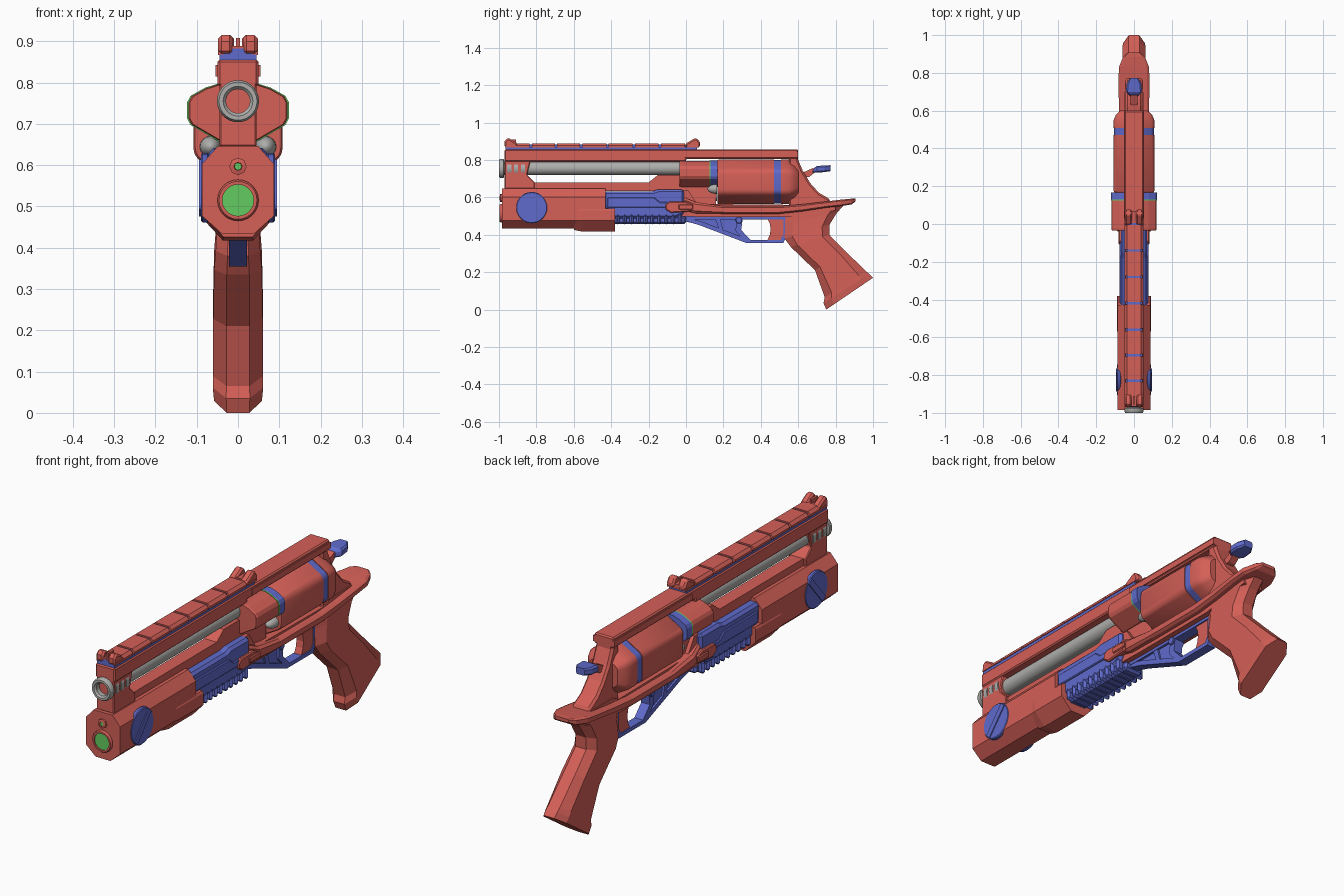
import bpy, bmesh, math
from mathutils import Vector


def material(name, rgb):
    m = bpy.data.materials.new(name)
    m.diffuse_color = (*rgb, 1)
    return m


RED = material("coral_red", (0.66, 0.115, 0.095))
BLUE = material("slate_blue", (0.115, 0.145, 0.60))
GREY = material("steel_grey", (0.42, 0.42, 0.41))
GREEN = material("lens_green", (0.13, 0.60, 0.12))


def rings_mesh(name, rings, mat, bevel=0.0, caps=True):
    """Skin a list of equal-length closed rings."""
    bm = bmesh.new()
    vs = [[bm.verts.new(p) for p in r] for r in rings]
    n = len(rings[0])
    for a, b in zip(vs, vs[1:]):
        for i in range(n):
            bm.faces.new((a[i], a[(i + 1) % n], b[(i + 1) % n], b[i]))
    if caps:
        bm.faces.new(vs[0])
        bm.faces.new(vs[-1])
    bmesh.ops.recalc_face_normals(bm, faces=bm.faces)
    me = bpy.data.meshes.new(name)
    bm.to_mesh(me)
    bm.free()
    me.materials.append(mat)
    ob = bpy.data.objects.new(name, me)
    bpy.context.collection.objects.link(ob)
    if bevel:
        md = ob.modifiers.new("bevel", "BEVEL")
        md.width, md.segments, md.limit_method = bevel, 1, "ANGLE"
        md.angle_limit = math.radians(50)
    return ob


def smooth(ob):
    ob.data.shade_smooth()
    ob.data.set_sharp_from_angle(angle=math.radians(32))
    return ob


def side(name, pts, x0, x1, mat, bevel=0.0):
    """Extrude a (y, z) profile along x."""
    return rings_mesh(name, [[(x, y, z) for y, z in pts] for x in (x0, x1)], mat, bevel)


def pair(name, pts, x0, x1, mat, bevel=0.0):
    for s, tag in ((1, "_right"), (-1, "_left")):
        side(name + tag, pts, s * x0, s * x1, mat, bevel)


def lengthwise(name, half, stations, mat, zc=0.0, bevel=0.0):
    """Mirror a half (x, z) profile and run it along y; stations are (y, scale)."""
    pts = half + [(-x, z) for x, z in reversed(half) if x > 1e-5]
    return rings_mesh(name, [[(x * s, y, zc + (z - zc) * s) for x, z in pts]
                             for y, s in stations], mat, bevel)


def box(name, hw, y0, y1, z0, z1, mat, bevel=0.0):
    return side(name, [(y0, z0), (y1, z0), (y1, z1), (y0, z1)], -hw, hw, mat, bevel)


def lathe(name, prof, x, z, mat, n=28):
    """Turn (radius, y) points around an axis parallel to y."""
    return smooth(rings_mesh(name, [[(x + r * math.cos(2 * math.pi * i / n), y,
                                      z + r * math.sin(2 * math.pi * i / n))
                                     for i in range(n)] for r, y in prof], mat))


def loft(name, secs, mat, inner=0.5, t=0.2):
    """Eight-sided sections, each between a first and second (y, z) point."""
    rings = []
    for y1, z1, y2, z2, w in secs:
        a, b = Vector((0, y1, z1)), Vector((0, y2, z2))
        rings.append([a.lerp(b, k) + Vector((x * w, 0, 0)) for x, k in
                      ((inner, 0), (1, t), (1, 1 - t), (inner, 1),
                       (-inner, 1), (-1, 1 - t), (-1, t), (-inner, 0))])
    return rings_mesh(name, rings, mat)


def circle(cy, cz, r, n=28):
    return [(cy + r * math.cos(2 * math.pi * i / n), cz + r * math.sin(2 * math.pi * i / n))
            for i in range(n)]


# Barrel shroud, front block and lower rib
side("top_shroud", [(-.97, .79), (-.97, .856), (.6, .856), (.6, .806), (0, .806), (0, .79)],
     -.05, .05, RED, .006)
side("strap_ridge", [(.03, .815), (.03, .843), (.6, .843), (.6, .815)], -.054, .054, RED)
side("muzzle_block", [(-.97, .645), (-.97, .80), (-.83, .80), (-.85, .72), (-.81, .68), (-.81, .645)],
     -.045, .045, RED, .004)
side("lower_rib", [(-.9, .635), (-.9, .68), (-.2, .68), (-.15, .72), (.16, .72), (.16, .56), (0, .56),
                   (0, .635)], -.032, .032, RED)

# Barrel with bore, muzzle lip and three vent rings
lathe("barrel", [(.001, -.95), (.029, -.95), (.029, -.992), (.036, -1), (.046, -1), (.051, -.992),
                 (.051, -.975), (.036, -.972), (.036, -.02)], 0, .755, GREY)
for i in range(3):
    y = -.957 + i * .037
    lathe(f"vent_ring_{i}", [(.03, y), (.05, y), (.05, y + .023), (.03, y + .023)], 0, .755, GREY)

# Top rail: blue core with red segments
box("rail_core", .045, -.965, .06, .855, .868, BLUE)
box("rail_core_ridge", .034, -.965, .06, .865, .883, BLUE)
cuts = [-.97, -.83, -.695, -.56, -.42, -.28, -.14, .0, .075]
for i, (a, b) in enumerate(zip(cuts, cuts[1:])):
    lengthwise(f"rail_segment_{i}", [(.049, .867), (.049, .877), (.036, .889)],
               [(a + .006, 1), (b - .006, 1)], RED)
pair("front_sight", [(-.97, .868), (-.97, .90), (-.955, .915), (-.945, .915), (-.90, .888), (-.90, .868)],
     .012, .048, RED, .008)
box("front_sight_blade", .005, -.955, -.91, .88, .908, RED)
pair("rear_sight", [(-.005, .885), (.045, .915), (.06, .915), (.08, .885), (.07, .868), (-.005, .868)],
     .010, .048, RED, .008)

# Front drum housing with blue band and thin green line
housing = [(.05, .795), (.078, .786), (.112, .767), (.12, .752), (.12, .713), (.112, .698), (.04, .656)]
lengthwise("drum_housing", housing, [(-.035, .97), (-.025, 1), (.127, 1)], RED, .73)
lengthwise("green_line", housing, [(.125, 1.025), (.131, 1.025)], GREEN, .73)
lengthwise("housing_band", housing, [(.131, 1.025), (.168, 1.025)], BLUE, .73)


# Six-chamber drum: rounded hexagon sections
def drum_part(name, stations, mat):
    sec = []
    for k in range(6):
        for j in range(-2, 3):
            a = math.radians(30 + 60 * k + 15 * j)
            c = math.radians(30 + 60 * k)
            sec.append((.083 * math.cos(c) + .036 * math.cos(a), .083 * math.sin(c) + .036 * math.sin(a)))
    smooth(rings_mesh(name, [[(x * s, y, .683 + z * s) for x, z in sec] for y, s in stations], mat))


drum_part("drum", [(.168, .96), (.175, 1), (.47, 1)], RED)
drum_part("drum_band", [(.47, .97), (.507, .97)], BLUE)
drum_part("recoil_shield", [(.507, 1), (.55, 1), (.58, .88), (.602, .66)], RED)
for k in range(6):
    a = math.radians(30 + 60 * k)
    lathe(f"round_tip_{k}", [(.026 * math.cos(q * .3), .165 - .05 * math.sin(q * .3)) for q in range(6)],
          .077 * math.cos(a), .683 + .077 * math.sin(a), GREY, 16)

# Rear frame and hammer
side("rear_frame", [(.55, .85), (.6, .85), (.6, .80), (.625, .74), (.665, .675), (.71, .625), (.77, .59),
                    (.77, .53), (.55, .53)], -.045, .045, RED, .01)
side("hammer_arm", [(.59, .76), (.63, .735), (.68, .757), (.695, .738), (.66, .71), (.61, .70)],
     -.018, .018, RED)
loft("hammer_spur", [(.675, .732, .685, .757, .022), (.70, .732, .70, .768, .042),
                     (.74, .735, .74, .77, .04), (.772, .74, .772, .772, .022)], BLUE, .8)

# Lower frame with flange sweeping back into the tang
side("lower_frame", [(-.1, .5), (-.1, .64), (.01, .64), (.06, .565), (.56, .56), (.6, .58), (.8, .58),
                     (.8, .53), (.55, .495), (.1, .495)], -.05, .05, RED)
loft("frame_flange", [(-.01, .53, -.01, .60, .066), (.05, .515, .05, .575, .078), (.2, .512, .2, .553, .08),
                      (.5, .512, .5, .553, .08), (.62, .525, .62, .563, .08), (.75, .545, .75, .578, .082),
                      (.83, .553, .83, .588, .08), (.885, .562, .885, .593, .058),
                      (.907, .578, .907, .593, .035)], RED, .85)
pair("side_latch", [(-.11, .535), (-.11, .56), (-.09, .577), (0, .577), (.03, .565), (.03, .525),
                    (-.08, .517)], .05, .082, RED, .005)
pair("latch_tab", [(-.04, .535), (-.04, .563), (.038, .563), (.038, .535)], .08, .09, RED, .004)

# Grip
loft("grip", [(.53, .51, .85, .565, .05), (.53, .46, .805, .515, .05), (.527, .38, .768, .455, .054),
              (.56, .335, .766, .40, .058), (.69, .21, .85, .315, .06), (.742, .065, .962, .205, .06),
              (.735, .035, .98, .19, .061), (.75, .0, 1.0, .17, .058)], RED, .47, .17)

# Trigger guard: thin web, raised rims, pin and trigger
side("guard_web", [(0, .5), (0, .47), (.07, .455), (.32, .36), (.34, .372), (.29, .42), (.30, .5)],
     -.013, .013, BLUE)
side("guard_loop", [(-.01, .475), (.07, .452), (.325, .355), (.52, .355), (.54, .395), (.54, .5), (.522, .5),
                    (.522, .40), (.505, .373), (.34, .373), (.08, .472), (-.01, .495)], -.022, .022, BLUE)
side("guard_post", [(.27, .5), (.305, .5), (.295, .425), (.345, .373), (.31, .373), (.265, .42)],
     -.022, .022, BLUE)
side("guard_brace", [(.15, .5), (.18, .5), (.20, .42), (.18, .42)], -.022, .022, BLUE)
box("guard_top", .024, -.01, .54, .482, .505, BLUE)
side("guard_pin", circle(.283, .478, .018, 16), -.03, .03, BLUE, .003)
side("trigger", [(.435, .487), (.525, .487), (.525, .40), (.505, .37), (.435, .37), (.448, .40),
                 (.453, .43), (.448, .46)], -.018, .018, RED)

# Blue fore grip with ribs
side("fore_grip", [(-.44, .55), (-.44, .632), (-.18, .632), (-.15, .642), (-.01, .642), (-.01, .51),
                   (-.06, .488), (-.38, .488)], -.07, .07, BLUE, .012)
pair("fore_grip_plate", [(-.42, .60), (-.17, .60), (-.14, .575), (-.10, .575), (-.10, .545), (-.42, .545)],
     .06, .077, BLUE, .004)
box("fore_grip_base", .048, -.39, -.0, .458, .50, BLUE, .01)
for i in range(10):
    y = -.375 + i * .037
    side(f"grip_rib_{i}", [(y, .455), (y + .02, .455), (y + .02, .515), (y, .515)], -.074, .074, BLUE, .012)

# Under-barrel module
lengthwise("lower_module", [(.048, .647), (.087, .603), (.087, .477), (.038, .433)],
           [(-.985, 1), (-.43, 1)], RED)
lengthwise("module_skirt", [(.084, .54), (.09, .53), (.09, .475), (.037, .418)],
           [(-.60, .93), (-.56, 1), (-.38, 1)], RED, .53)
pair("side_knob", circle(-.825, .545, .084), .07, .0895, BLUE, .004)
c, s = math.cos(math.radians(50)), math.sin(math.radians(50))
pair("knob_bar", [(-.825 + u * c - v * s, .545 + u * s + v * c) for u, v in
                  ((-.078, -.014), (.078, -.014), (.078, .014), (-.078, .014))], .085, .094, BLUE)

# Front lenses
lathe("lens_ring", [(.05, -.97), (.05, -.99), (.046, -.996), (.038, -.996), (.038, -.988)], 0, .515, RED, 24)
lathe("lens", [(.038, -.98), (.038, -.991), (.001, -.991)], 0, .515, GREEN, 24)
lathe("small_lens_ring", [(.021, -.97), (.021, -.993), (.010, -.996), (.009, -.99)], 0, .597, RED, 8)
lathe("small_lens", [(.009, -.985), (.009, -.9945), (.001, -.9945)], 0, .597, GREEN, 8)
